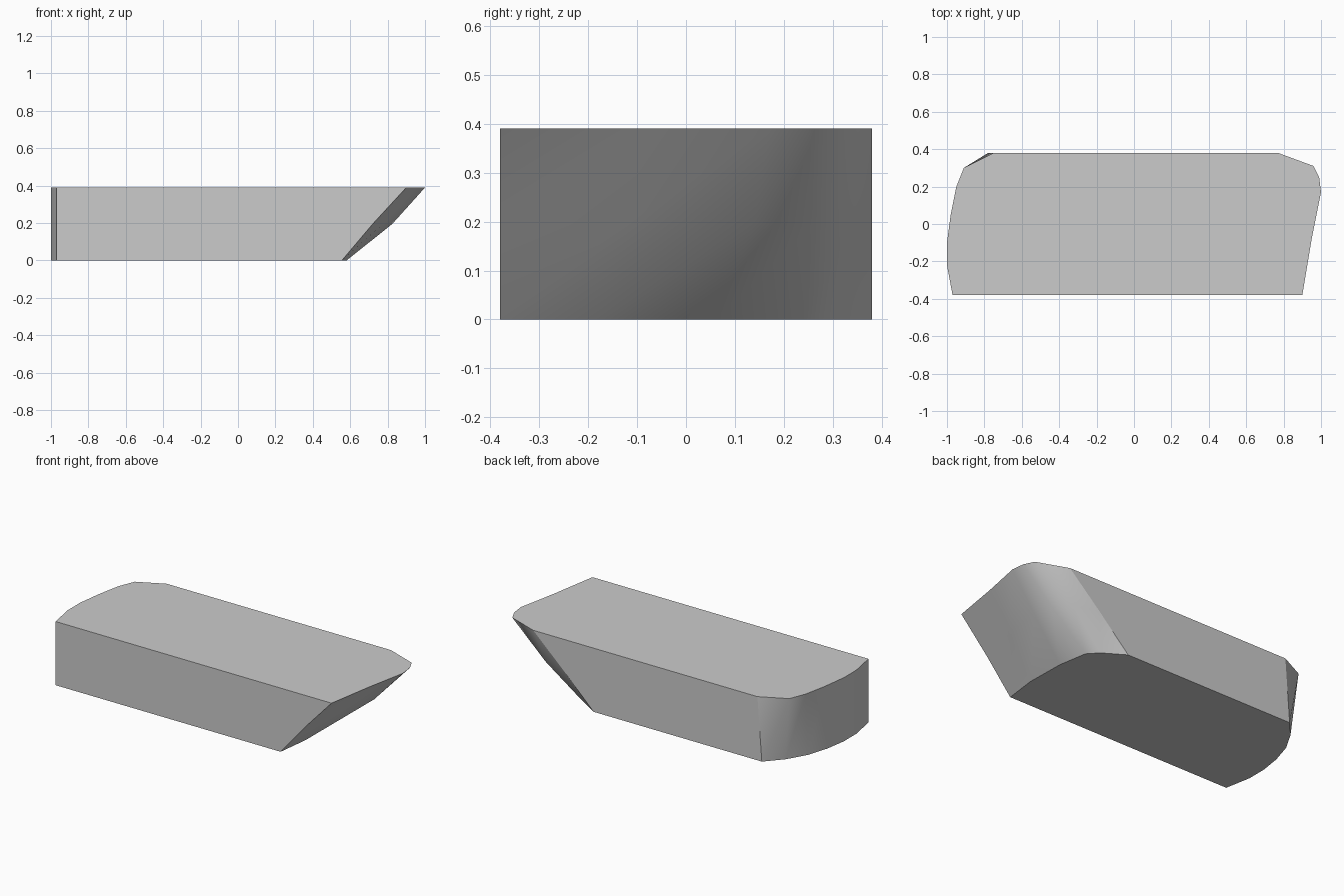
import bpy
import bmesh

cube = bpy.data.objects.get("Cube")
if cube:
    bpy.data.objects.remove(cube, do_unlink=True)

HEIGHT = 0.39
BACK, FRONT = 0.38, -0.38

grey = bpy.data.materials.new("light_grey")
grey.use_nodes = True
colour = (0.6, 0.6, 0.6, 1)
grey.diffuse_color = colour
grey.node_tree.nodes["Principled BSDF"].inputs["Base Color"].default_value = colour

bm = bmesh.new()


def row(points, z):
    """Add a row of vertices at one height."""
    return [bm.verts.new((x, y, z)) for x, y in points]


def skin(lower, upper):
    """Join two rows with smooth triangles."""
    for i in range(len(lower) - 1):
        a, b, c, d = lower[i], lower[i + 1], upper[i + 1], upper[i]
        for tri in ((a, b, c), (a, c, d)):
            bm.faces.new(tri).smooth = True


# Raked, bulging end: rows run from the front corner to the back corner
bow = [
    row([(0.555, FRONT), (0.58, -0.18), (0.575, 0.06),
         (0.545, 0.24), (0.49, 0.30), (0.36, BACK)], 0),
    row([(0.72, FRONT), (0.775, -0.12), (0.825, 0.14),
         (0.80, 0.26), (0.71, 0.34), (0.56, BACK)], HEIGHT / 2),
    row([(0.90, FRONT), (0.95, -0.08), (1.0, 0.17),
         (0.99, 0.25), (0.96, 0.31), (0.77, BACK)], HEIGHT),
]
skin(bow[0], bow[1])
skin(bow[1], bow[2])

# Upright rounded end: rows run from the back corner to the front corner
stern = [
    row([(-0.78, BACK), (-0.87, 0.28), (-0.94, 0.16), (-0.98, 0.03),
         (-1, -0.1), (-1, -0.22), (-0.97, FRONT)], 0),
    row([(-0.75, BACK), (-0.91, 0.30), (-0.95, 0.2), (-0.98, 0.05),
         (-1, -0.1), (-1, -0.22), (-0.97, FRONT)], HEIGHT),
]
skin(stern[0], stern[1])

# Flat top, bottom, front and back with crisp borders
flat = [
    bow[2] + stern[1],
    (bow[0] + stern[0])[::-1],
    [stern[0][-1]] + [r[0] for r in bow] + [stern[1][-1]],
    [stern[1][0]] + [r[-1] for r in reversed(bow)] + [stern[0][0]],
]
for verts in flat:
    face = bm.faces.new(verts)
    for edge in face.edges:
        edge.smooth = False

bmesh.ops.recalc_face_normals(bm, faces=bm.faces[:])
mesh = bpy.data.meshes.new("block_body")
bm.to_mesh(mesh)
bm.free()
mesh.materials.append(grey)
body = bpy.data.objects.new("block_body", mesh)
bpy.context.collection.objects.link(body)
